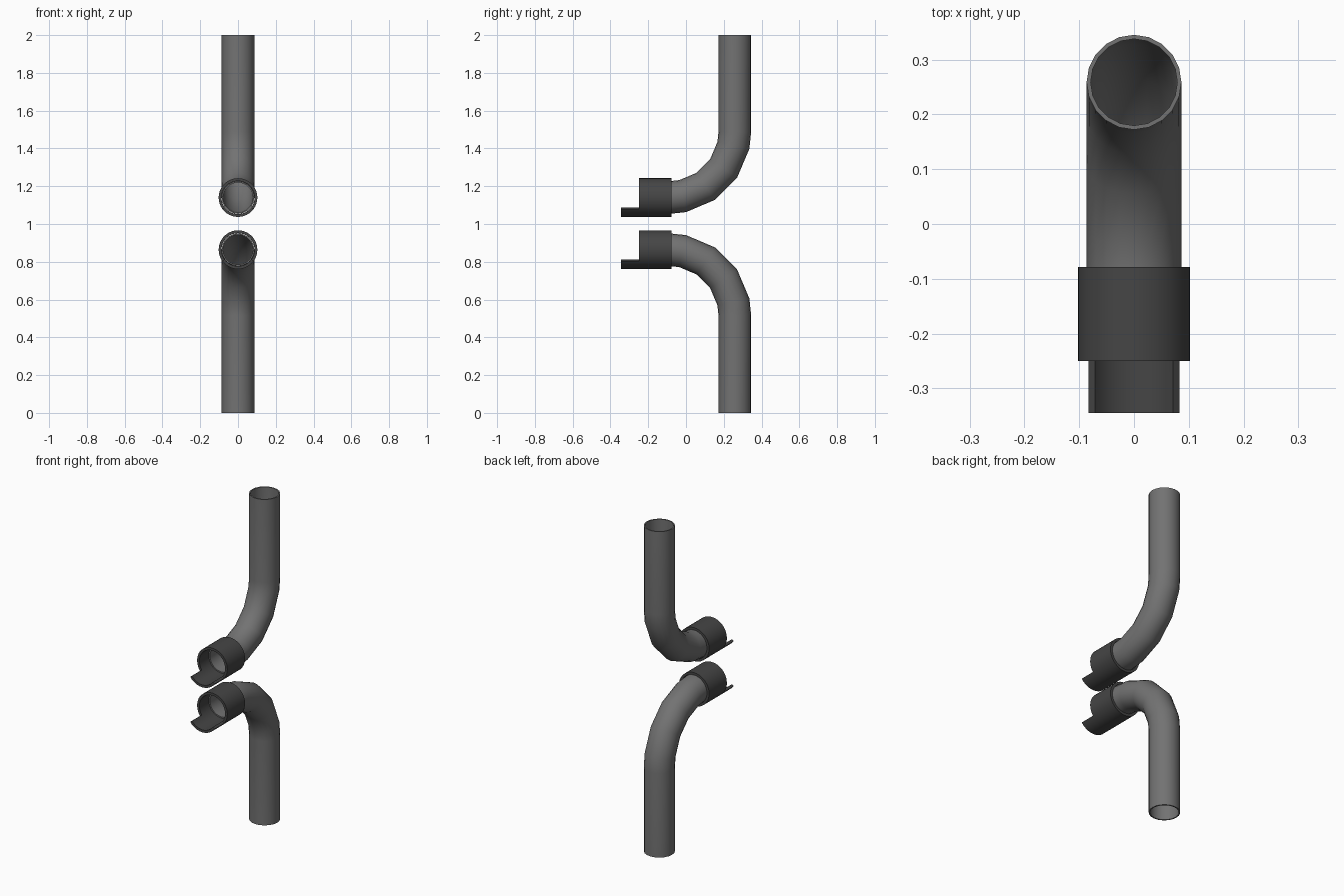
import bpy, bmesh, math

if "Cube" in bpy.data.objects:
    bpy.data.objects.remove(bpy.data.objects["Cube"])

def material(name, v):
    m = bpy.data.materials.new(name)
    m.diffuse_color = (v, v, v, 1)
    m.use_nodes = True
    m.node_tree.nodes["Principled BSDF"].inputs["Base Color"].default_value = m.diffuse_color
    return m

PIPE, COLLAR = material("pipe_grey", 0.17), material("collar_dark", 0.06)

def finish(name, bm, mat):
    bmesh.ops.recalc_face_normals(bm, faces=bm.faces)
    me = bpy.data.meshes.new(name)
    bm.to_mesh(me)
    bm.free()
    me.materials.append(mat)
    ob = bpy.data.objects.new(name, me)
    bpy.context.collection.objects.link(ob)
    bpy.ops.object.select_all(action='DESELECT')
    ob.select_set(True)
    bpy.context.view_layer.objects.active = ob
    bpy.ops.object.shade_smooth_by_angle(angle=math.radians(35))

def bridge(bm, a, b, closed=True):
    n = len(a)
    for i in range(n if closed else n - 1):
        j = (i + 1) % n
        bm.faces.new((a[i], a[j], b[j], b[i]))

# bent hollow pipe; s = 1 keeps it below, s = -1 flips it above
def pipe(name, z0, z_end, s):
    R, cy, ro, ri, n = 0.3485, -0.09, 0.0865, 0.079, 20
    cz = z0 - s * R
    stations = [(-0.16, z0, 0)]
    for a in (0, 12, 34, 56, 78, 90):
        t = math.radians(a)
        stations.append((cy + R * math.sin(t), cz + s * R * math.cos(t), t))
    stations.append((cy + R, z_end, math.pi / 2))
    bm = bmesh.new()
    shells = []
    for r in (ro, ri):
        rings = []
        for y, z, t in stations:
            ring = []
            for i in range(n):
                u = 2 * math.pi * i / n
                d = r * math.sin(u)
                ring.append(bm.verts.new((r * math.cos(u), y + d * math.sin(t), z + s * d * math.cos(t))))
            rings.append(ring)
        for a, b in zip(rings, rings[1:]):
            bridge(bm, a, b)
        shells.append(rings)
    for k in (0, -1):
        bridge(bm, shells[0][k], shells[1][k])
    finish(name, bm, PIPE)

# collar tube with a lower tongue reaching forward
def collar(name, z0):
    n, half, ro, ri = 40, 6, 0.1025, 0.0875
    bm = bmesh.new()

    def ring(r, y):
        return [bm.verts.new((r * math.sin(2 * math.pi * i / n), y, z0 - r * math.cos(2 * math.pi * i / n)))
                for i in range(n)]

    def arc(r, y):
        return [bm.verts.new((r * math.sin(2 * math.pi * i / n), y, z0 - r * math.cos(2 * math.pi * i / n)))
                for i in range(-half, half + 1)]

    ob, of, ib, inf = ring(ro, -0.078), ring(ro, -0.25), ring(ri, -0.078), ring(ri, -0.25)
    bridge(bm, ob, of)
    bridge(bm, ib, inf)
    bridge(bm, ob, ib)
    # front rim, left open where the tongue joins
    for i in range(half, n - half):
        j = (i + 1) % n
        bm.faces.new((of[i], of[j], inf[j], inf[i]))
    to, ti = arc(ro, -0.345), arc(ri, -0.345)
    so = [of[i] for i in range(-half, half + 1)]
    si = [inf[i] for i in range(-half, half + 1)]
    bridge(bm, so, to, False)
    bridge(bm, si, ti, False)
    bridge(bm, to, ti, False)
    for k in (0, -1):
        bm.faces.new((so[k], to[k], ti[k], si[k]))
    finish(name, bm, COLLAR)

# lower and upper assemblies
for label, z0, z_end, s in (("lower", 0.864, 0.0, 1), ("upper", 1.14, 2.0, -1)):
    pipe(label + "_pipe", z0, z_end, s)
    collar(label + "_collar", z0)
